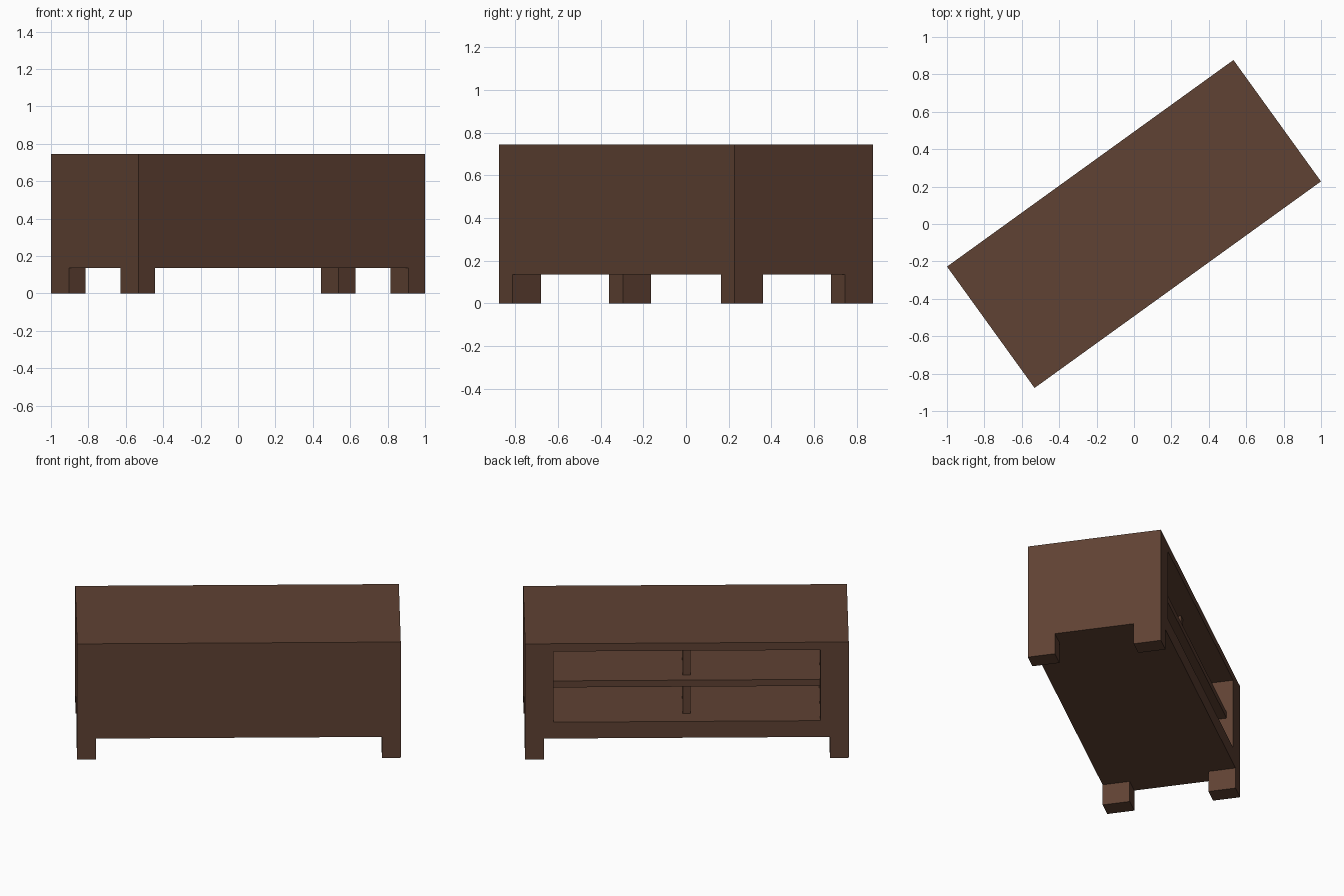
import bpy, bmesh, math
from mathutils import Matrix

if "Cube" in bpy.data.objects:
    bpy.data.objects.remove(bpy.data.objects["Cube"])

L, W, H = 1.888, 0.80, 0.745        # length, depth, height
BASE = 0.135                        # underside of the body
OX, OZ0, OZ1 = 0.778, 0.24, 0.695   # opening half width, floor and ceiling
BACK = -W / 2 + 0.05                # inner face of the closed side
TURN = Matrix.Rotation(math.radians(35.8), 4, 'Z')

brown = bpy.data.materials.new("dark_brown_wood")
brown.diffuse_color = (0.115, 0.054, 0.033, 1)
brown.use_nodes = True
brown.node_tree.nodes["Principled BSDF"].inputs["Base Color"].default_value = brown.diffuse_color


def finish(bm, name):
    bmesh.ops.recalc_face_normals(bm, faces=bm.faces)
    me = bpy.data.meshes.new(name)
    bm.to_mesh(me)
    bm.free()
    me.materials.append(brown)
    ob = bpy.data.objects.new(name, me)
    ob.matrix_world = TURN
    bpy.context.collection.objects.link(ob)
    return ob


def box_mesh(x0, x1, y0, y1, z0, z1):
    bm = bmesh.new()
    m = Matrix.Translation(((x0 + x1) / 2, (y0 + y1) / 2, (z0 + z1) / 2))
    m = m @ Matrix.Diagonal((x1 - x0, y1 - y0, z1 - z0, 1))
    bmesh.ops.create_cube(bm, size=1, matrix=m)
    return bm


def box(name, *dims):
    return finish(box_mesh(*dims), name)


# Cabinet body: block whose open side is inset to a frame and pushed inwards
bm = box_mesh(-L / 2, L / 2, -W / 2, W / 2, BASE, H)
bm.normal_update()
face = max(bm.faces, key=lambda f: f.calc_center_median().y)
bmesh.ops.inset_individual(bm, faces=[face], thickness=0.03)
for v in face.verts:
    v.co.x = math.copysign(OX, v.co.x)
    v.co.z = OZ1 if v.co.z > (BASE + H) / 2 else OZ0
new = bmesh.ops.extrude_discrete_faces(bm, faces=[face])["faces"][0]
for v in new.verts:
    v.co.y = BACK
finish(bm, "cabinet_body")

# Shelf and the two upright dividers
S0, S1 = 0.445, 0.487
box("shelf", -OX, OX, BACK, W / 2 - 0.04, S0, S1)
box("lower_divider", -0.023, 0.023, BACK, W / 2 - 0.11, OZ0, S0)
box("upper_divider", -0.023, 0.023, BACK, W / 2 - 0.11, S1, OZ1)

# Corner feet
FX, FY = 0.11, 0.163
for side, sx in (("left", -1), ("right", 1)):
    for end, sy in (("closed_side", -1), ("open_side", 1)):
        xs = sorted((sx * L / 2, sx * (L / 2 - FX)))
        ys = sorted((sy * W / 2, sy * (W / 2 - FY)))
        box(f"{side}_{end}_foot", *xs, *ys, 0, BASE)
